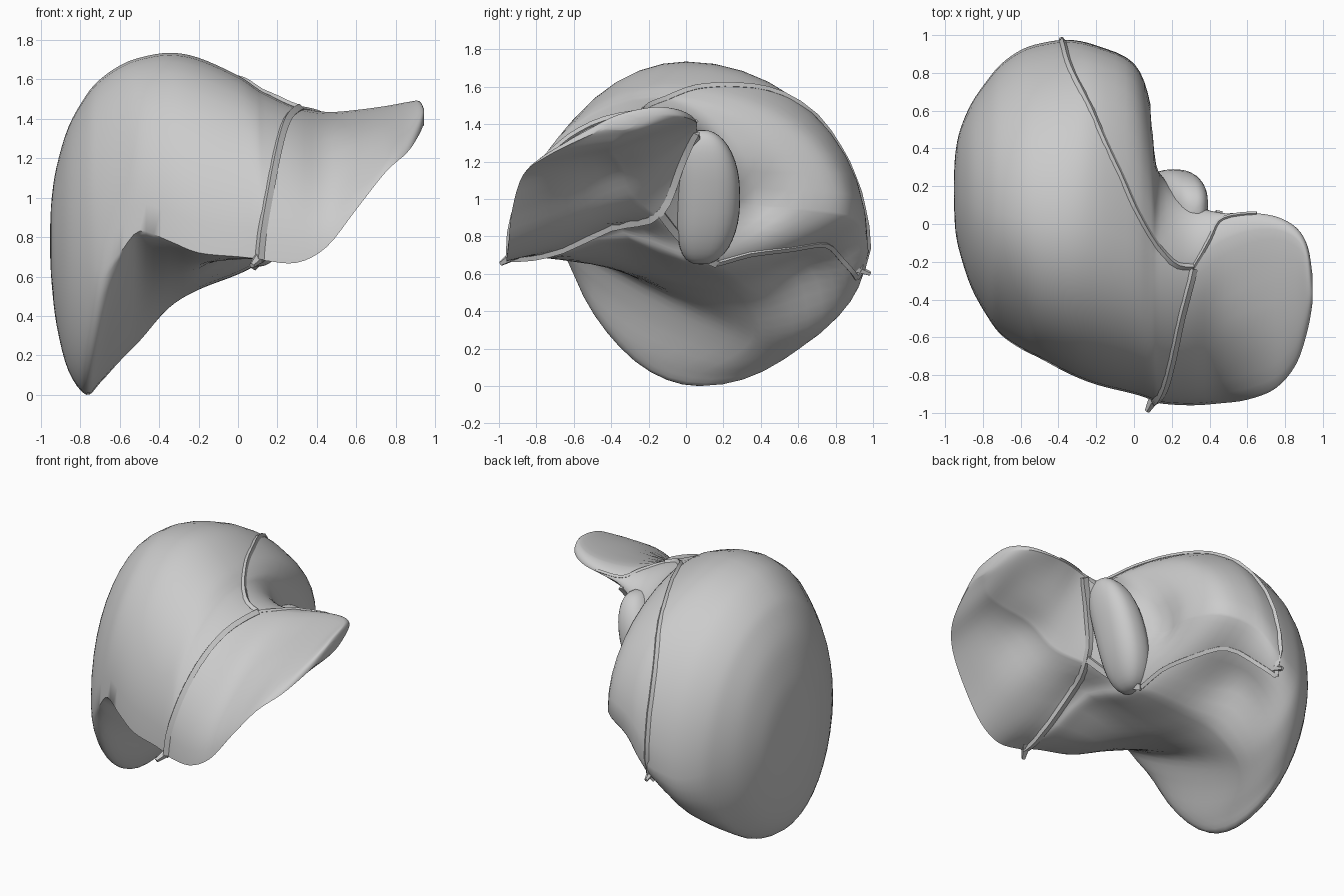
import bpy, bmesh, math
from mathutils import Vector
from mathutils.bvhtree import BVHTree

if "Cube" in bpy.data.objects:
    bpy.data.objects.remove(bpy.data.objects["Cube"], do_unlink=True)

grey = bpy.data.materials.new("plain grey")
grey.use_nodes = True
grey.diffuse_color = (0.6, 0.6, 0.6, 1)
grey.node_tree.nodes["Principled BSDF"].inputs["Base Color"].default_value = (0.6, 0.6, 0.6, 1)


def finish(obj, angle):
    obj.data.materials.clear()
    obj.data.materials.append(grey)
    bpy.ops.object.select_all(action='DESELECT')
    obj.select_set(True)
    bpy.context.view_layer.objects.active = obj
    bpy.ops.object.shade_smooth_by_angle(angle=math.radians(angle))


def add_mesh(name, bm, angle=50):
    bmesh.ops.recalc_face_normals(bm, faces=bm.faces)
    mesh = bpy.data.meshes.new(name)
    bm.to_mesh(mesh)
    bm.free()
    obj = bpy.data.objects.new(name, mesh)
    bpy.context.collection.objects.link(obj)
    finish(obj, angle)
    return obj


def spline(keys, steps):
    """Smooth interpolation through tuples of any length."""
    out = []
    for i in range(len(keys) - 1):
        a, b, c, d = (keys[min(max(i + k, 0), len(keys) - 1)] for k in (-1, 0, 1, 2))
        for s in range(steps):
            t = s / steps
            out.append([0.5 * (2 * q + (r - p) * t + (2 * p - 5 * q + 4 * r - u) * t * t
                               + (3 * q - p - 3 * r + u) * t ** 3)
                        for p, q, r, u in zip(a, b, c, d)])
    out.append(list(keys[-1]))
    return out


# Sections across the width: x, front edge y z, back edge y z, crest y z,
# underside y z, flatness of upper front, lower front and lower back
RIGHT = [
    (-.953, .10, .78, .26, .78, .18, .86, .18, .70, 1, 1, 1),
    (-.945, -.04, .78, .38, .78, .16, 1.0, .16, .56, 1, 1, 1),
    (-.92, -.16, .76, .50, .76, .14, 1.16, .12, .35, 1, 1, 1),
    (-.86, -.34, .73, .64, .73, .11, 1.36, .08, .12, 1, 1, 1),
    (-.77, -.50, .70, .77, .70, .07, 1.52, .07, .00, 1, 1, 1),
    (-.70, -.59, .64, .85, .66, .05, 1.60, .17, .06, 1, 1.1, 1),
    (-.60, -.66, .72, .92, .64, .03, 1.67, .33, .17, 1, 1.6, 1),
    (-.50, -.71, .83, .955, .66, .01, 1.71, .40, .27, 1, 1.8, 1),
    (-.35, -.79, .78, .975, .72, .00, 1.735, .36, .43, 1, 1.7, 1.1),
    (-.20, -.85, .72, .945, .86, -.02, 1.71, .28, .53, 1, 1.6, 1.5),
    (.00, -.90, .70, .85, .92, -.10, 1.62, .20, .61, 1, 1.6, 1.6),
]
LEFT = [
    (.09, -.93, .69, .63, .95, -.15, 1.56, .12, .66, 1, 1.7, 1.7),
    (.14, -.95, .68, .30, 1.0, -.18, 1.53, .00, .75, 1.05, 1.8, 1.8),
    (.30, -.96, .67, .12, 1.24, -.20, 1.46, -.20, .91, 1.12, 2, 2),
    (.45, -.95, .75, .06, 1.36, -.10, 1.435, -.30, 1.00, 1.25, 2, 2),
    (.60, -.93, .94, .06, 1.40, -.04, 1.445, -.35, 1.11, 1.4, 2, 2),
    (.75, -.87, 1.13, .04, 1.42, -.03, 1.465, -.40, 1.22, 1.5, 2, 2),
    (.86, -.74, 1.23, -.02, 1.44, -.08, 1.485, -.40, 1.28, 1.5, 1.8, 1.8),
    (.92, -.56, 1.32, -.12, 1.45, -.18, 1.49, -.36, 1.34, 1.35, 1.4, 1.4),
    (.945, -.42, 1.38, -.27, 1.43, -.33, 1.445, -.35, 1.37, 1, 1, 1),
]


def quarter(side, mid, e, n=10):
    """Points from a side edge to a crest or underside point."""
    pts = []
    for i in range(n + 1):
        a = math.pi / 2 * i / n
        c, s = max(math.cos(a), 0) ** e, math.sin(a) ** e
        pts.append((mid[0] + (side[0] - mid[0]) * c, side[1] + (mid[1] - side[1]) * s))
    return pts


# Both lobes as one lofted body
bm = bmesh.new()
rings = []
for x, fy, fz, by, bz, ty, tz, my, mz, eu, ef, eb in spline(RIGHT + LEFT, 4):
    F, B, T, M = (fy, fz), (by, bz), (ty, tz), (my, mz)
    loop = (quarter(F, T, eu)[:-1] + quarter(B, T, 1)[:0:-1]
            + quarter(B, M, eb)[:-1] + quarter(F, M, ef)[:0:-1])
    rings.append([bm.verts.new((x, y, max(z, 0))) for y, z in loop])
for r0, r1 in zip(rings, rings[1:]):
    for i in range(len(r0)):
        j = (i + 1) % len(r0)
        bm.faces.new((r0[i], r0[j], r1[j], r1[i]))
bm.faces.new(rings[0])
bm.faces.new(rings[-1])

# Soft hollows: centre, radius, push
for centre, radius, push in [((-.28, .64, .52), .24, (-.04, 0, .09)),
                             ((.08, -.35, .72), .30, (0, 0, .13)),
                             ((.12, .38, 1.0), .17, (-.07, 0, 0)),
                             ((.58, -.42, 1.08), .25, (-.04, 0, .07))]:
    for v in bm.verts:
        w = math.exp(-((v.co - Vector(centre)).length / radius) ** 2 * 1.5)
        v.co += Vector(push) * w
body = add_mesh("main_lobes", bm)
tree = BVHTree.FromPolygons([v.co for v in body.data.vertices],
                            [p.vertices[:] for p in body.data.polygons])

# Small rear lobe: a rounded block leaning outward toward its top, narrow at both ends
bm = bmesh.new()
bmesh.ops.create_uvsphere(bm, u_segments=32, v_segments=20, radius=1)
for v in bm.verts:
    x, y, z = (math.copysign(abs(c) ** .8, c) for c in v.co)
    v.co = Vector((.21 + .13 * x + .11 * z, .12 + .17 * y - .04 * z * z, 1.01 + .36 * z))
add_mesh("rear_lobe", bm)


def ligament(name, points, width=.018):
    """Thin band that follows the body surface."""
    curve = bpy.data.curves.new(name, 'CURVE')
    curve.dimensions = '3D'
    curve.bevel_depth = width
    curve.bevel_resolution = 0
    curve.use_fill_caps = True
    path = [tree.find_nearest(Vector(p))[0] for p in spline(points, 4)]
    line = curve.splines.new('POLY')
    line.points.add(len(path) - 1)
    for p, co in zip(line.points, path):
        p.co = (*co, 1)
    obj = bpy.data.objects.new(name, curve)
    bpy.context.collection.objects.link(obj)
    bpy.ops.object.select_all(action='DESELECT')
    obj.select_set(True)
    bpy.context.view_layer.objects.active = obj
    bpy.ops.object.convert(target='MESH')
    finish(bpy.context.view_layer.objects.active, 30)


ligament("front_ligament", [(.32, -.24, 1.47), (.25, -.5, 1.4), (.2, -.72, 1.24),
                            (.15, -.88, .98), (.1, -.96, .68)], .024)
ligament("upper_back_ligament", [(.32, -.23, 1.47), (.2, -.2, 1.5), (.05, 0, 1.58), (-.05, .2, 1.6),
                                 (-.2, .5, 1.53), (-.33, .8, 1.26), (-.37, .94, .95), (-.38, .93, .56)])
ligament("lower_back_ligament", [(-.38, .93, .56), (-.28, .84, .66), (-.1, .70, .77),
                                 (.02, .4, .74), (.1, .17, .64)])
ligament("left_ligament", [(.32, -.23, 1.47), (.4, -.08, 1.44), (.47, .04, 1.42), (.65, .06, 1.42)], .012)
ligament("under_fissure", [(.45, .05, 1.36), (.35, -.03, 1.15), (.25, -.14, .94),
                           (.17, -.4, .84), (.12, -.75, .74), (.1, -.95, .68)], .026)
ligament("underside_band", [(.25, -.14, .93), (.15, 0, .76), (.1, .17, .64)], .028)


def tag(name, base, tip, radius):
    """Short pointed end of a ligament."""
    base, tip = Vector(base), Vector(tip)
    b = bmesh.new()
    bmesh.ops.create_cone(b, cap_ends=True, segments=5, radius1=radius, radius2=radius * .4,
                          depth=(tip - base).length)
    turn = (tip - base).to_track_quat('Z', 'Y')
    for v in b.verts:
        v.co = turn @ v.co + (base + tip) / 2
    add_mesh(name, b, 20)


tag("front_tag", (.12, -.90, .71), (.07, -.99, .655), .035)
tag("back_tag", (-.37, .88, .64), (-.385, .985, .60), .03)
